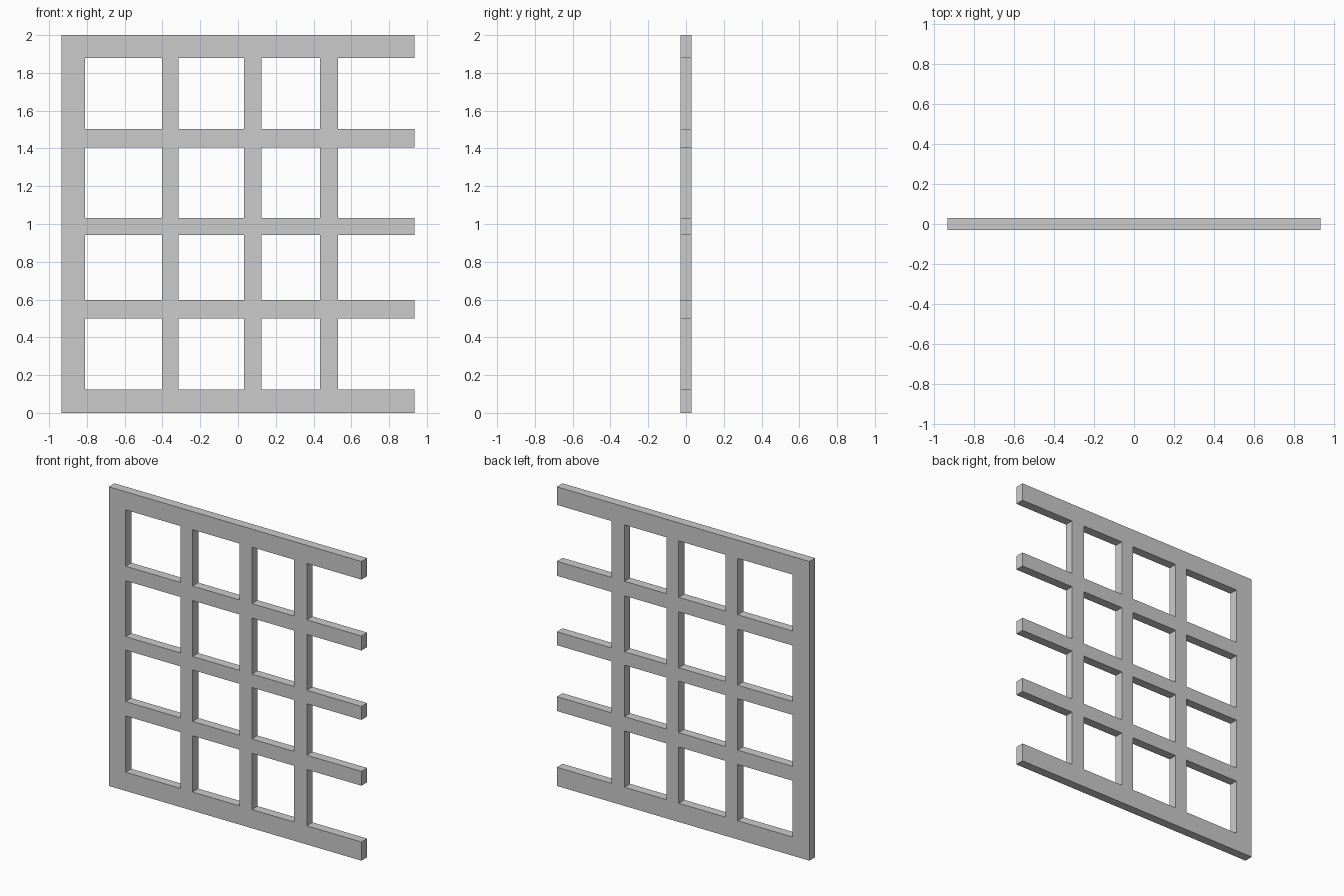
import bpy, bmesh

if "Cube" in bpy.data.objects:
    bpy.data.objects.remove(bpy.data.objects["Cube"])

# Bar edges: even intervals are solid bars, odd intervals are openings
xs = [-0.934, -0.81, -0.403, -0.315, 0.033, 0.124, 0.434, 0.53, 0.934]
zs = [0, 0.125, 0.501, 0.597, 0.941, 1.031, 1.405, 1.502, 1.879, 2]
HALF = 0.03

bm = bmesh.new()

# Front sheet of the lattice, leaving out the openings (right side stays open)
grid = [[bm.verts.new((x, -HALF, z)) for z in zs] for x in xs]
for i in range(len(xs) - 1):
    for j in range(len(zs) - 1):
        if i % 2 == 0 or j % 2 == 0:
            bm.faces.new((grid[i][j], grid[i + 1][j],
                          grid[i + 1][j + 1], grid[i][j + 1]))
bmesh.ops.delete(bm, geom=[v for v in bm.verts if not v.link_faces], context='VERTS')

# Thickness
ext = bmesh.ops.extrude_face_region(bm, geom=bm.faces[:], use_keep_orig=True)
back = [g for g in ext["geom"] if isinstance(g, bmesh.types.BMVert)]
bmesh.ops.translate(bm, verts=back, vec=(0, 2 * HALF, 0))
bmesh.ops.recalc_face_normals(bm, faces=bm.faces[:])

mesh = bpy.data.meshes.new("lattice_panel")
bm.to_mesh(mesh)
bm.free()
panel = bpy.data.objects.new("lattice_panel", mesh)
bpy.context.collection.objects.link(panel)
